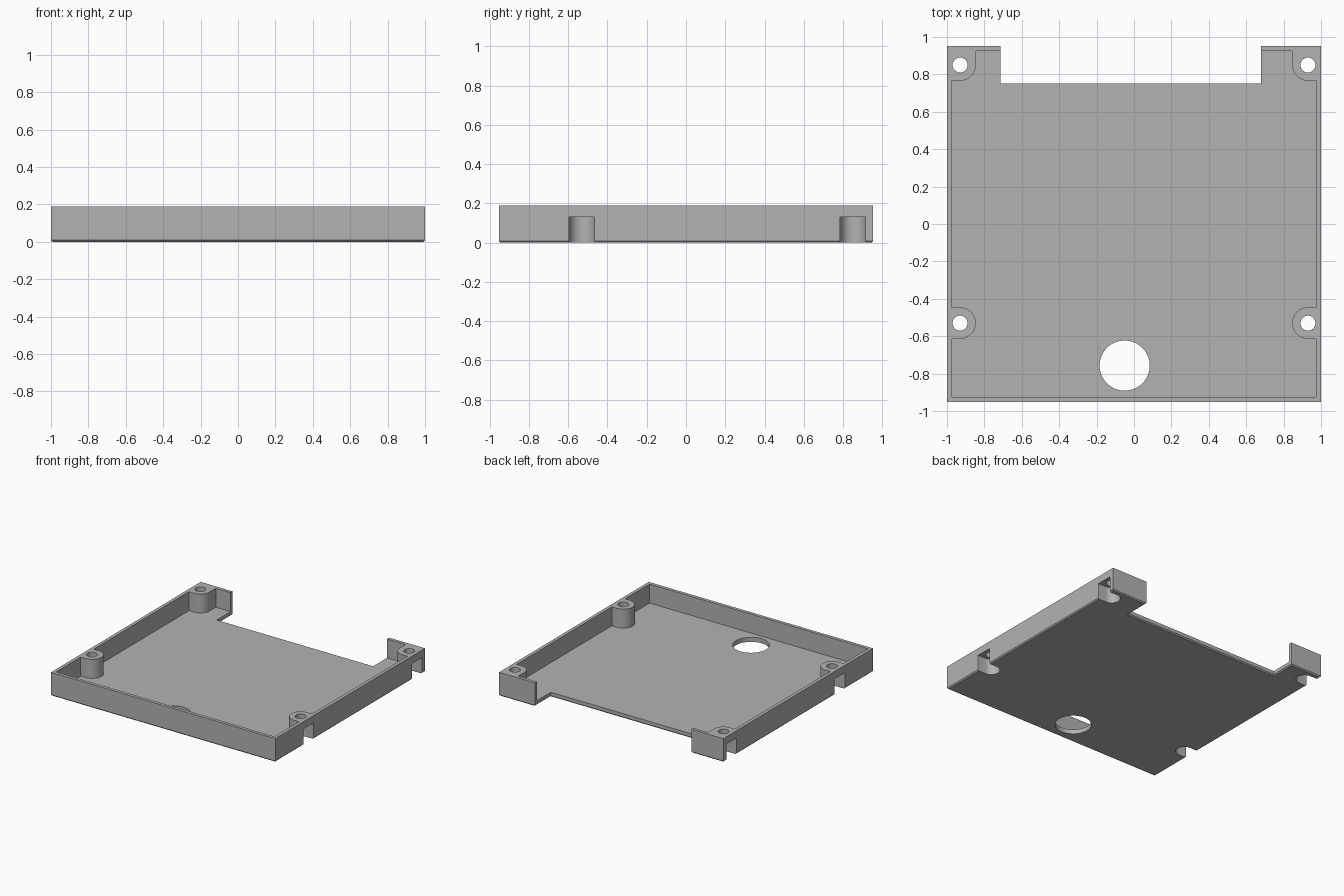
import bpy, bmesh
from math import cos, sin, pi

old = bpy.data.objects.get("Cube")
if old:
    bpy.data.objects.remove(old, do_unlink=True)

HX, HY, H = 1.0, 0.953, 0.19       # half width, half depth, height
WALL, FLOOR = 0.027, 0.037
SX = 0.93                          # screw column offset
ROWS = (-0.53, 0.85)               # screw rows, front and back
BOSS, SLOT, HOLE = 0.084, 0.065, 0.04

grey = bpy.data.materials.new("light grey")
grey.use_nodes = True
colour = (0.45, 0.45, 0.45, 1)
grey.diffuse_color = colour
grey.node_tree.nodes["Principled BSDF"].inputs["Base Color"].default_value = colour


def prism(name, outline, z0, z1, chamfer=0):
    """Extrude a counter-clockwise outline, optionally chamfering its bottom rim."""
    bm = bmesh.new()
    base = bm.faces.new([bm.verts.new((x, y, z0)) for x, y in outline])
    ext = bmesh.ops.extrude_face_region(bm, geom=[base], use_keep_orig=True)
    top = [v for v in ext["geom"] if isinstance(v, bmesh.types.BMVert)]
    bmesh.ops.translate(bm, verts=top, vec=(0, 0, z1 - z0))
    bmesh.ops.recalc_face_normals(bm, faces=bm.faces)
    if chamfer:
        rim = [e for e in bm.edges if all(v.co.z < z0 + 1e-5 for v in e.verts)]
        bmesh.ops.bevel(bm, geom=rim, offset=chamfer, segments=1, affect='EDGES')
    mesh = bpy.data.meshes.new(name)
    bm.to_mesh(mesh)
    bm.free()
    mesh.materials.append(grey)
    obj = bpy.data.objects.new(name, mesh)
    bpy.context.collection.objects.link(obj)
    return obj


def arc(cx, cy, r, a0, a1, n=16):
    return [(cx + r * cos(a0 + (a1 - a0) * i / n),
             cy + r * sin(a0 + (a1 - a0) * i / n)) for i in range(n + 1)]


def circle(cx, cy, r, n=48):
    return arc(cx, cy, r, 0, 2 * pi, n)[:-1]


def cut(body, cutter):
    mod = body.modifiers.new("cut", 'BOOLEAN')
    mod.operation, mod.solver, mod.object = 'DIFFERENCE', 'EXACT', cutter
    bpy.context.view_layer.objects.active = body
    bpy.ops.object.modifier_apply(modifier=mod.name)
    bpy.data.objects.remove(cutter, do_unlink=True)


# Tray body with the wide notch in its back edge
NL, NR, NY = -0.715, 0.68, 0.75
tray = prism("tray", [(-HX, -HY), (HX, -HY), (HX, HY), (NR, HY), (NR, NY),
                      (NL, NY), (NL, HY), (-HX, HY)], 0, H, chamfer=0.009)

# Inner cavity, leaving rounded screw bosses standing along both side walls
ix, iy = HX - WALL, HY - WALL
front, back = ROWS
right = [(ix, -iy), (ix, front - BOSS)]
right += arc(SX, front, BOSS, 1.5 * pi, 0.5 * pi, 24)
right += [(ix, front + BOSS), (ix, back - BOSS)]
right += arc(SX, back, BOSS, 1.5 * pi, pi)
right += [(SX - BOSS, iy)]
left = [(-x, y) for x, y in reversed(right)]
cut(tray, prism("cavity_cutter", right + left, FLOOR, H + 0.1))

# Screw holes, with round-ended slots below that open through the side walls
for side in (-1, 1):
    for y in ROWS:
        slot = arc(SX, y, SLOT, 1.5 * pi, 0.5 * pi, 24) + [(1.1, y + SLOT), (1.1, y - SLOT)]
        cut(tray, prism("slot_cutter", [(side * px, py) for px, py in slot], -0.1, 0.13))
        cut(tray, prism("hole_cutter", circle(side * SX, y, HOLE), -0.1, H + 0.1))

# Large round opening in the floor
cut(tray, prism("opening_cutter", circle(-0.05, -0.757, 0.134, 64), -0.1, 0.1))

# Smooth the round walls, keep the edges sharp
bpy.ops.object.select_all(action='DESELECT')
tray.select_set(True)
bpy.context.view_layer.objects.active = tray
bpy.ops.object.shade_smooth_by_angle(angle=pi / 6)
